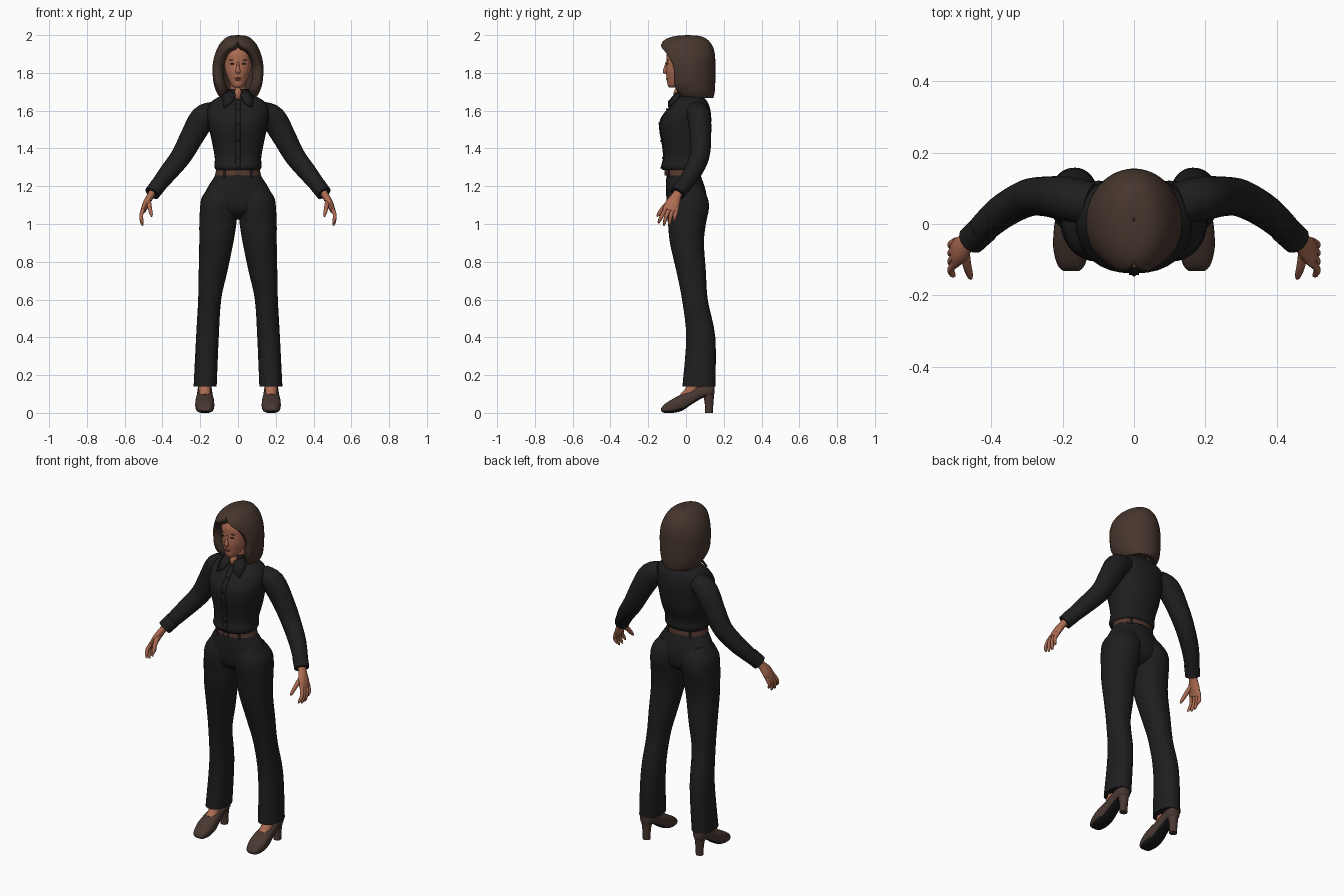
import bpy, bmesh, math
from mathutils import Vector

cube = bpy.data.objects.get("Cube")
if cube:
    bpy.data.objects.remove(cube)


def material(name, r, g, b):
    m = bpy.data.materials.new(name)
    m.use_nodes = True
    m.diffuse_color = (r, g, b, 1)
    bsdf = next(n for n in m.node_tree.nodes if n.type == 'BSDF_PRINCIPLED')
    bsdf.inputs["Base Color"].default_value = (r, g, b, 1)
    bsdf.inputs["Roughness"].default_value = 0.8
    return m


CLOTH = material("black cloth", 0.013, 0.013, 0.014)
SOLE = material("black sole", 0.008, 0.008, 0.008)
HAIR = material("brown hair", 0.062, 0.037, 0.027)
SKIN = material("warm skin", 0.42, 0.15, 0.085)
LEATHER = material("brown leather", 0.066, 0.039, 0.03)
BELT = material("belt brown", 0.09, 0.04, 0.027)
EYE = material("dark eye", 0.03, 0.018, 0.014)
LIP = material("lip red", 0.3, 0.085, 0.06)


def finish(name, bm, mats, mirror=False, thickness=0, normals=True, angle=45):
    if normals:
        bmesh.ops.recalc_face_normals(bm, faces=bm.faces)
    me = bpy.data.meshes.new(name)
    bm.to_mesh(me)
    bm.free()
    for m in mats:
        me.materials.append(m)
    ob = bpy.data.objects.new(name, me)
    bpy.context.collection.objects.link(ob)
    bpy.ops.object.select_all(action='DESELECT')
    ob.select_set(True)
    bpy.context.view_layer.objects.active = ob
    bpy.ops.object.shade_smooth_by_angle(angle=math.radians(angle))
    if thickness:
        mod = ob.modifiers.new("Thickness", 'SOLIDIFY')
        mod.thickness = thickness
        mod.offset = -1
    if mirror:
        ob.modifiers.new("Mirror", 'MIRROR')
    return ob


def smooth(rows, k=4):
    """Catmull-Rom interpolation of section rows."""
    out = []
    for i in range(len(rows) - 1):
        quad = [rows[max(i - 1, 0)], rows[i], rows[i + 1], rows[min(i + 2, len(rows) - 1)]]
        for s in range(k):
            t = s / k
            out.append([b + 0.5 * t * (c - a + t * (2*a - 5*b + 4*c - d + t * (3*(b - c) + d - a)))
                        for a, b, c, d in zip(*quad)])
    return out + [list(rows[-1])]


def skin_rings(bm, rings, closed=True):
    vs = [[bm.verts.new(p) for p in ring] for ring in rings]
    n = len(vs[0])
    for lo, hi in zip(vs, vs[1:]):
        for j in range(n if closed else n - 1):
            q = (j + 1) % n
            bm.faces.new((lo[j], lo[q], hi[q], hi[j]))
    if closed:
        bm.faces.new(vs[0][::-1])
        bm.faces.new(vs[-1])


def oval(t, power):
    c, s = math.cos(t), math.sin(t)
    return (math.copysign(abs(c) ** (2 / power), c), math.copysign(abs(s) ** (2 / power), s))


def loft(name, rows, mat, mirror=False, n=32, power=2.0, k=4):
    """Stack of level ovals, rows: z, centre x, centre y, radius x, radius y."""
    bm = bmesh.new()
    shape = [oval(2 * math.pi * j / n, power) for j in range(n)]
    skin_rings(bm, [[(x + rx * c, y + ry * s, z) for c, s in shape]
                    for z, x, y, rx, ry in smooth(rows, k)])
    return finish(name, bm, [mat], mirror)


def tube(name, rows, mat, mirror=True, n=16, k=4):
    """Oval tube along a path, rows: x, y, z, radius along y, other radius."""
    bm = bmesh.new()
    rows = smooth(rows, k)
    rings = []
    for i, r in enumerate(rows):
        tan = (Vector(rows[min(i + 1, len(rows) - 1)][:3]) - Vector(rows[max(i - 1, 0)][:3])).normalized()
        a = Vector((0, 1, 0))
        a = (a - tan * a.dot(tan)).normalized()
        b = tan.cross(a)
        ang = [2 * math.pi * j / n for j in range(n)]
        rings.append([Vector(r[:3]) + a * r[3] * math.cos(t) + b * r[4] * math.sin(t) for t in ang])
    skin_rings(bm, rings)
    return finish(name, bm, [mat], mirror)


def blob(name, loc, size, mat, mirror=False):
    bm = bmesh.new()
    bmesh.ops.create_uvsphere(bm, u_segments=16, v_segments=10, radius=1)
    for v in bm.verts:
        v.co = Vector(loc) + v.co * Vector(size)
    return finish(name, bm, [mat], mirror)


# Trousers
loft("trouser_hips", [(1.29, 0, -.015, .108, .085), (1.25, 0, -.012, .125, .092), (1.2, 0, -.004, .157, .102),
     (1.14, 0, .003, .185, .107), (1.08, 0, .005, .19, .1), (1.045, 0, .005, .15, .07), (1.025, 0, .005, .06, .03)], CLOTH)
loft("trouser_legs", [(1.2, .08, 0, .07, .08), (1.14, .092, .006, .1, .108), (1.08, .101, .008, .1, .113),
     (1.0, .107, .005, .098, .1), (.9, .115, .005, .09, .09), (.75, .132, .027, .076, .078), (.6, .15, .047, .061, .068),
     (.4, .162, .078, .06, .077), (.14, .174, .068, .061, .087)], CLOTH, True, power=2.2)

# Belt, buckle and belt loops
loft("belt", [(1.257, 0, -.014, .122, .096), (1.287, 0, -.014, .116, .093)], BELT, k=1)
bm = bmesh.new()
for x, y, w, d in ((0, -.11, .03, .008),):
    bmesh.ops.create_cube(bm, size=1)
    for v in bm.verts:
        v.co = Vector((x, y, 1.272)) + v.co * Vector((w, d, .03))
finish("belt_buckle", bm, [LEATHER])
for side, y in (("front", -.092), ("back", .062)):
    tube(side + "_belt_loops", [(.07, y, 1.295, .006, .007), (.074, y, 1.245, .006, .007)], CLOTH, n=8, k=1)

# Shirt
TORSO = [(1.285, 0, -.018, .116, .1), (1.305, 0, -.018, .125, .11), (1.35, 0, -.012, .123, .106),
         (1.42, 0, -.002, .135, .122), (1.5, 0, -.004, .152, .134), (1.56, 0, .002, .162, .132),
         (1.62, 0, .02, .158, .105), (1.66, 0, .028, .125, .076), (1.69, 0, .025, .06, .05)]
loft("shirt_body", TORSO, CLOTH, power=2.3)
bm = bmesh.new()
skin_rings(bm, [[(x, y - ry - .004, z) for x in (-.014, .014)] for z, _, y, _, ry in smooth(TORSO[:8])], False)
finish("shirt_placket", bm, [CLOTH], thickness=.008, normals=False)
for i in range(5):
    z, _, y, _, ry = smooth(TORSO[:8])[3 + 5 * i]
    blob("shirt_button_%d" % (i + 1), (0, y - ry - .005, z), (.006, .004, .006), SOLE)
tube("sleeves", [(.12, .055, 1.595, .06, .055), (.185, .07, 1.56, .062, .068), (.245, .077, 1.46, .056, .062),
     (.3, .072, 1.36, .052, .055), (.375, .03, 1.265, .047, .048), (.448, -.036, 1.172, .037, .038)], CLOTH, n=24)
tube("cuffs", [(.42, -.012, 1.208, .042, .043), (.455, -.045, 1.162, .041, .041)], CLOTH, n=24, k=1)

# Collar
loft("collar_band", [(1.65, 0, .02, .075, .07), (1.69, 0, .017, .06, .06), (1.715, 0, .02, .052, .055)], CLOTH)
bm = bmesh.new()
bm.faces.new([bm.verts.new(p) for p in ((.014, -.06, 1.69), (.032, -.094, 1.65), (.076, -.096, 1.62),
                                        (.084, -.045, 1.675), (.055, -.025, 1.715))])
finish("collar_flaps", bm, [CLOTH], True, thickness=.01)
blob("open_neckline", (0, -.04, 1.69), (.02, .026, .034), SKIN)

# Hands
tube("palms", [(.44, -.03, 1.185, .026, .022), (.463, -.05, 1.15, .026, .019), (.485, -.07, 1.11, .038, .019),
               (.502, -.084, 1.07, .041, .014)], SKIN)
for name, y, tip, z in (("index", -.112, -.142, 1.003), ("middle", -.092, -.115, .992),
                        ("ring", -.073, -.087, .993), ("little", -.054, -.062, 1.012)):
    tube(name + "_fingers", [(.498, y + .006, 1.085, .011, .011), (.513, (y + tip) / 2, 1.045, .0105, .01),
         (.508, tip, z + .012, .008, .008), (.502, tip - .002, z, .003, .003)], SKIN, n=10)
tube("thumbs", [(.475, -.07, 1.13, .014, .014), (.468, -.115, 1.09, .013, .012), (.46, -.143, 1.055, .01, .009),
                (.457, -.153, 1.04, .004, .004)], SKIN, n=10)

# Head and neck
tube("neck", [(0, .03, 1.64, .042, .042), (0, .005, 1.8, .042, .042)], SKIN, False, n=20)
loft("head", [(1.722, 0, -.07, .018, .018), (1.735, 0, -.06, .034, .037), (1.77, 0, -.04, .053, .062),
     (1.81, 0, -.03, .067, .077), (1.86, 0, -.02, .074, .084), (1.91, 0, -.015, .074, .085), (1.96, 0, 0, .05, .06)], SKIN)
tube("nose", [(0, -.1, 1.86, .007, .006), (0, -.107, 1.83, .009, .008), (0, -.112, 1.808, .011, .013),
              (0, -.106, 1.798, .006, .009)], SKIN, False, n=12)
blob("eyes", (.029, -.098, 1.848), (.012, .005, .005), EYE, True)
blob("eyebrows", (.03, -.096, 1.869), (.017, .004, .003), HAIR, True)
blob("upper_lip", (0, -.099, 1.772), (.018, .007, .004), LIP)
blob("lower_lip", (0, -.098, 1.764), (.016, .007, .005), LIP)

# Bob haircut: rows of z, radius x, centre y, radius y, half angle of the face opening
BOB = [(1.668, .095, .045, .1, 54), (1.7, .115, .03, .122, 52), (1.75, .13, .01, .145, 60), (1.82, .135, .005, .15, 62),
       (1.87, .13, .005, .15, 54), (1.91, .118, .003, .148, 41), (1.945, .102, 0, .139, 18), (1.978, .075, .002, .11, .5),
       (1.995, .045, .008, .065, .5), (2.0, .004, .01, .004, .5)]
bm = bmesh.new()
rings = []
for z, rx, cy, ry, opening in smooth(BOB):
    a = math.radians(max(opening, .5))
    angles = [a + (2 * math.pi - 2 * a) * j / 48 for j in range(49)]
    rings.append([(rx * math.sin(t), cy - ry * math.cos(t), z) for t in angles])
skin_rings(bm, rings, False)
bmesh.ops.remove_doubles(bm, verts=bm.verts, dist=.0025)
finish("bob_hair", bm, [HAIR], thickness=.045, normals=False)

# Shoes: rows of y, bottom z, top z, half width, with a dark underside
bm = bmesh.new()
rings = []
for y, lo, hi, w in smooth([(-.132, .01, .024, .022), (-.115, 0, .045, .038), (-.07, 0, .074, .05), (-.02, .012, .1, .049),
                            (.03, .045, .118, .043), (.09, .08, .15, .038), (.135, .088, .165, .033), (.15, .1, .155, .018)]):
    pts = [oval(2 * math.pi * j / 24, 2.8) for j in range(24)]
    rings.append([(.176 + w * c, y, (lo + hi) / 2 + s * (hi - lo) / 2) for c, s in pts])
skin_rings(bm, rings)
bmesh.ops.recalc_face_normals(bm, faces=bm.faces)
for f in bm.faces:
    f.material_index = int(f.normal.z < -.6)
finish("shoes", bm, [LEATHER, SOLE], True)
loft("shoe_heels", [(0, .176, .121, .022, .021), (.05, .176, .122, .023, .023), (.12, .176, .118, .033, .033)], LEATHER, True, n=20)
tube("feet", [(.176, -.01, .078, .03, .03), (.176, .025, .115, .032, .032), (.176, .06, .2, .034, .034)], SKIN)
